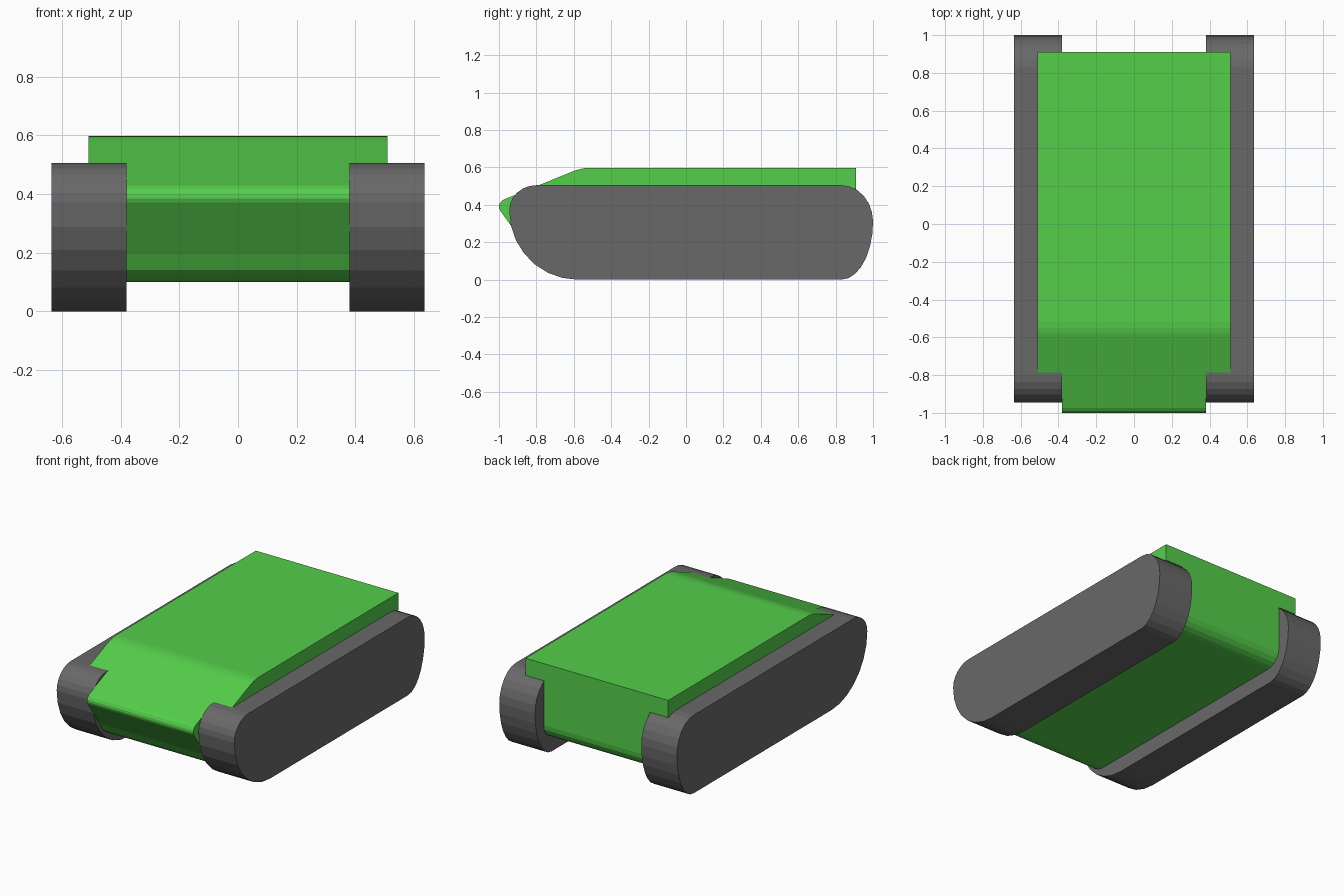
import bpy, bmesh
from math import cos, sin, radians

if "Cube" in bpy.data.objects:
    bpy.data.objects.remove(bpy.data.objects["Cube"])


def arc(cy, cz, ry, rz, a0, a1, n):
    """Points along an elliptical arc in the side (y, z) plane."""
    angles = [radians(a0 + (a1 - a0) * i / n) for i in range(n + 1)]
    return [(cy + ry * cos(a), cz + rz * sin(a)) for a in angles]


def extrude_profile(name, profile, x0, x1, mirror=False, material=None):
    """Solid made by sweeping a side profile from x0 to x1."""
    bm = bmesh.new()
    face = bm.faces.new([bm.verts.new((x0, y, z)) for y, z in profile])
    ext = bmesh.ops.extrude_face_region(bm, geom=[face])
    verts = [g for g in ext["geom"] if isinstance(g, bmesh.types.BMVert)]
    bmesh.ops.translate(bm, verts=verts, vec=(x1 - x0, 0, 0))
    bmesh.ops.recalc_face_normals(bm, faces=bm.faces)
    mesh = bpy.data.meshes.new(name)
    bm.to_mesh(mesh)
    bm.free()
    ob = bpy.data.objects.new(name, mesh)
    bpy.context.collection.objects.link(ob)
    if mirror:
        mod = ob.modifiers.new("Mirror", 'MIRROR')
        mod.use_mirror_merge = False
    if material:
        mesh.materials.append(material)
    return ob


green = bpy.data.materials.new("green_paint")
green.diffuse_color = (0.09, 0.62, 0.07, 1)
green.use_nodes = True
green.node_tree.nodes["Principled BSDF"].inputs["Base Color"].default_value = green.diffuse_color
grey = bpy.data.materials.new("track_grey")
grey.diffuse_color = (0.14, 0.14, 0.14, 1)
grey.use_nodes = True
grey.node_tree.nodes["Principled BSDF"].inputs["Base Color"].default_value = grey.diffuse_color

# Tracks: rounded loops, mirrored left and right
track = (arc(-0.58, 0.37, 0.365, 0.37, 180, 270, 7)
         + arc(0.83, 0.31, 0.17, 0.31, 270, 360, 7)
         + arc(0.83, 0.31, 0.17, 0.195, 0, 90, 6)[1:]
         + arc(-0.80, 0.37, 0.145, 0.135, 90, 180, 6)[:-1])
extrude_profile("tracks", track, 0.38, 0.635, mirror=True, material=grey)

# Hull: full-width side profile with rounded nose, sloped front and flat rear
hull_profile = ([(-0.975, 0.428), (-0.99, 0.417), (-0.999, 0.40),
                 (-1.0, 0.385), (-0.994, 0.37), (-0.87, 0.195)]
                + arc(-0.74, 0.22, 0.13, 0.12, 205, 270, 4)[1:]
                + arc(0.81, 0.20, 0.10, 0.10, 270, 360, 5)
                + [(0.91, 0.598), (-0.52, 0.598), (-0.55, 0.595),
                   (-0.58, 0.588), (-0.61, 0.577)])
hull = extrude_profile("hull", hull_profile, -0.51, 0.51, material=green)

# Track wells cut from both sides, leaving thin overhanging side decks
wells = extrude_profile("track_well_cutter",
                        [(-1.2, -0.1), (1.2, -0.1), (1.2, 0.487), (-1.2, 0.487)],
                        0.38, 0.8, mirror=True)
cut = hull.modifiers.new("Wells", 'BOOLEAN')
cut.operation = 'DIFFERENCE'
cut.solver = 'EXACT'
cut.object = wells
bpy.context.view_layer.objects.active = hull
bpy.ops.object.modifier_apply(modifier=cut.name)
bpy.data.objects.remove(wells)
